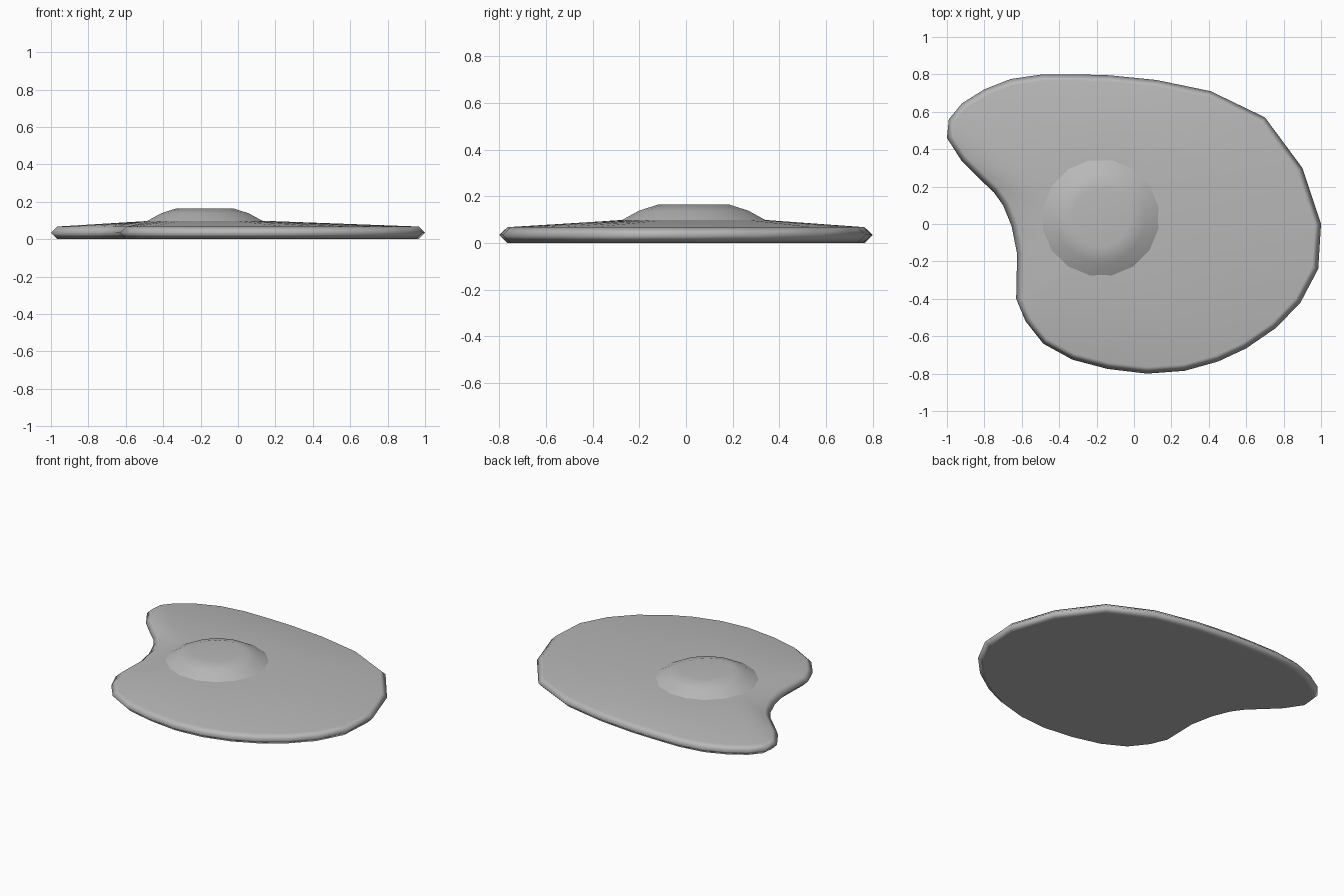
import bpy, bmesh, math
from mathutils import Vector

if "Cube" in bpy.data.objects:
    bpy.data.objects.remove(bpy.data.objects["Cube"])

CENTRE = Vector((-0.177, 0.033))

# mid grey surface
grey = bpy.data.materials.new("mid_grey")
grey.diffuse_color = (0.48, 0.48, 0.48, 1.0)
grey.use_nodes = True
grey.node_tree.nodes["Principled BSDF"].inputs["Base Color"].default_value = grey.diffuse_color


def loft(name, rings, base=True):
    """Skin a stack of equal-length rings, cap the top and optionally the base."""
    bm = bmesh.new()
    loops = [[bm.verts.new(p) for p in ring] for ring in rings]
    n = len(rings[0])
    for a, b in zip(loops, loops[1:]):
        for i in range(n):
            j = (i + 1) % n
            bm.faces.new((a[i], a[j], b[j], b[i]))
    if base:
        bm.faces.new(loops[0][::-1])
    bm.faces.new(loops[-1])
    for f in bm.faces:
        f.smooth = True
    mesh = bpy.data.meshes.new(name)
    bm.to_mesh(mesh)
    bm.free()
    mesh.materials.append(grey)
    obj = bpy.data.objects.new(name, mesh)
    bpy.context.collection.objects.link(obj)
    # rounded-looking rim with flat broad faces
    mod = obj.modifiers.new("weighted", 'WEIGHTED_NORMAL')
    mod.mode = 'FACE_AREA'
    mod.weight = 50
    return obj


def inset(points, d, z):
    """Offset a counter-clockwise outline inwards by d, at height z."""
    out = []
    for i, p in enumerate(points):
        t = (points[(i + 1) % len(points)] - p).normalized() + (p - points[i - 1]).normalized()
        t.normalize()
        out.append((p.x - t.y * d, p.y + t.x * d, z))
    return out


# egg white: irregular puddle outline
outline = [Vector(p) for p in [
    (1.0, 0.0), (0.90, 0.30), (0.70, 0.57), (0.41, 0.71), (0.12, 0.77),
    (-0.13, 0.795), (-0.30, 0.80), (-0.49, 0.80), (-0.66, 0.775), (-0.80, 0.72),
    (-0.92, 0.645), (-0.99, 0.56), (-1.0, 0.46), (-0.92, 0.335), (-0.83, 0.245),
    (-0.75, 0.17), (-0.70, 0.10), (-0.655, -0.01), (-0.625, -0.16), (-0.63, -0.40),
    (-0.58, -0.52), (-0.485, -0.64), (-0.33, -0.725), (-0.14, -0.775), (0.07, -0.80),
    (0.27, -0.785), (0.45, -0.735), (0.60, -0.665), (0.76, -0.555), (0.89, -0.42),
    (0.985, -0.24)]]

# the white rises gently to a circle under the yolk
collar = []
for p in outline:
    q = CENTRE + (p - CENTRE).normalized() * 0.305
    collar.append((q.x, q.y, 0.099))

loft("egg_white", [inset(outline, 0.035, 0.0), inset(outline, 0.0, 0.035),
                   inset(outline, 0.035, 0.068), collar])


# yolk: low flat-topped dome
def circle(r, z, n=16):
    return [(CENTRE.x + r * math.cos((i + 0.5) * math.tau / n),
             CENTRE.y + r * math.sin((i + 0.5) * math.tau / n), z) for i in range(n)]


loft("egg_yolk", [circle(0.316, 0.097), circle(0.24, 0.138), circle(0.155, 0.165)], base=False)
